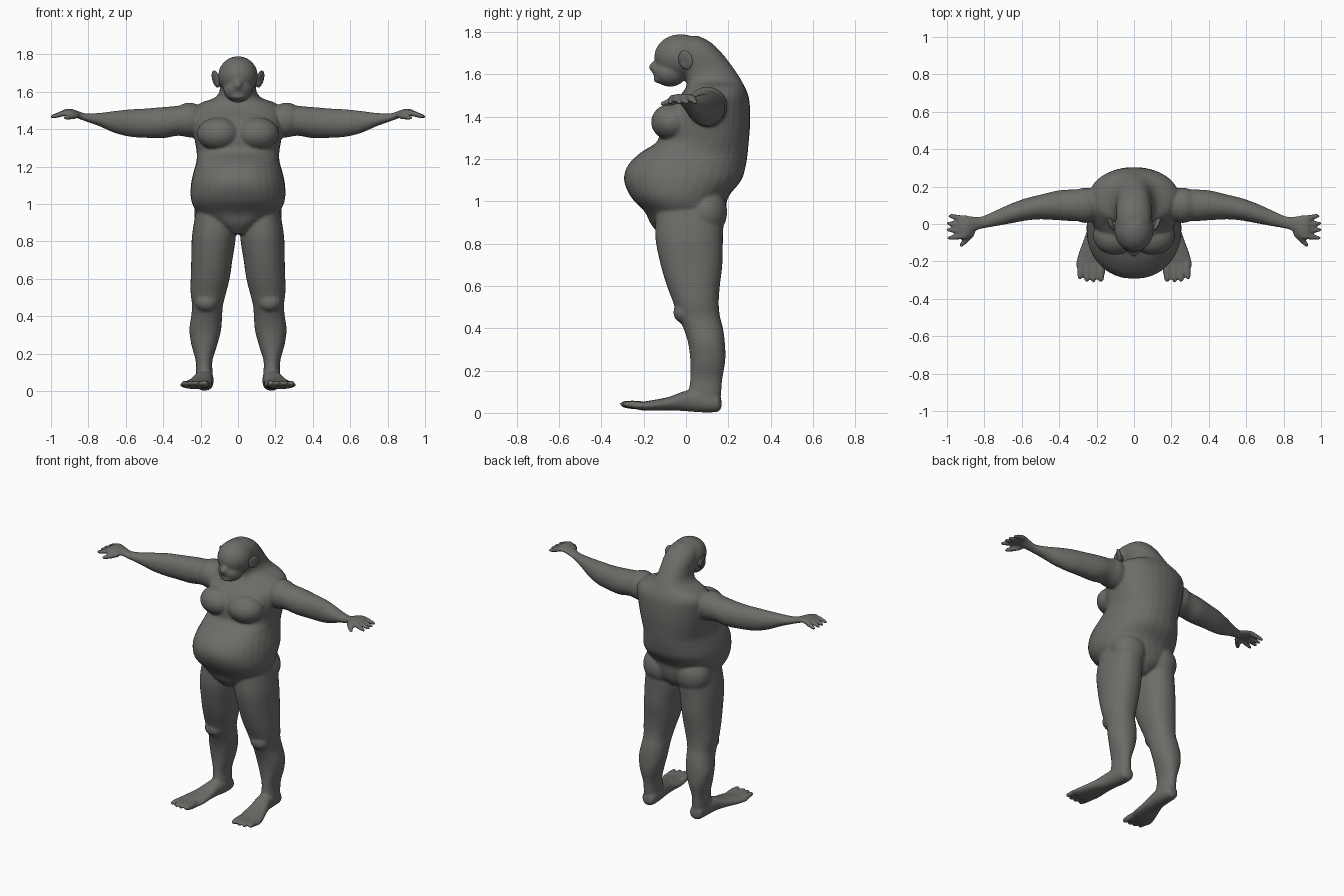
import bpy, bmesh, math
from mathutils import Vector, Matrix, Euler

skin = bpy.data.materials.new("dark grey skin")
skin.diffuse_color = (0.15, 0.15, 0.14, 1)


def loft(bm, axis, secs, side=1, power=2.2, n=32, sub=5):
    """Skin rounded sections (t, u0, u1, v0, v1) lying across one axis."""
    fine = []
    for i in range(len(secs) - 1):
        p = [Vector(secs[min(max(i + k, 0), len(secs) - 1)]) for k in (-1, 0, 1, 2)]
        for s in range(sub):
            t = s / sub
            fine.append(0.5 * (2 * p[1] + (p[2] - p[0]) * t
                               + (2 * p[0] - 5 * p[1] + 4 * p[2] - p[3]) * t * t
                               + (3 * p[1] - p[0] - 3 * p[2] + p[3]) * t ** 3))
    fine.append(Vector(secs[-1]))
    rings = []
    for t, u0, u1, v0, v1 in fine:
        ring = []
        for k in range(n):
            a = 2 * math.pi * k / n
            c, s = math.cos(a), math.sin(a)
            u = (u0 + u1) / 2 + (u1 - u0) / 2 * math.copysign(abs(c) ** (2 / power), c)
            v = (v0 + v1) / 2 + (v1 - v0) / 2 * math.copysign(abs(s) ** (2 / power), s)
            co = {"x": (t, u, v), "y": (u, t, v), "z": (u, v, t)}[axis]
            ring.append(bm.verts.new((co[0] * side, co[1], co[2])))
        rings.append(ring)
    for a, b in zip(rings, rings[1:]):
        for k in range(n):
            bm.faces.new((a[k], a[(k + 1) % n], b[(k + 1) % n], b[k]))
    bm.faces.new(rings[0])
    bm.faces.new(rings[-1])


def blob(bm, loc, rad, rot=(0, 0, 0), side=1):
    m = Matrix.Translation(loc) @ Euler(rot).to_matrix().to_4x4() @ Matrix.Diagonal((*rad, 1))
    m = Matrix.Diagonal((side, 1, 1, 1)) @ m
    bmesh.ops.create_uvsphere(bm, u_segments=24, v_segments=16, radius=1, matrix=m)


def digit(bm, p, q, r, side):
    """Finger or toe: three overlapping blobs along a line."""
    p, q = Vector(p), Vector(q)
    m = (Vector((0, 0, 1)).rotation_difference(q - p)).to_euler()
    for t, k in ((0.25, 1.0), (0.5, 1.0), (0.72, 0.85)):
        blob(bm, p.lerp(q, t), (r * k, r * k, (q - p).length * 0.29), m, side)


def finish(name, bm):
    bmesh.ops.recalc_face_normals(bm, faces=bm.faces)
    me = bpy.data.meshes.new(name)
    bm.to_mesh(me)
    bm.free()
    ob = bpy.data.objects.new(name, me)
    bpy.context.collection.objects.link(ob)
    me.materials.append(skin)
    bpy.context.view_layer.objects.active = ob
    return ob


body = bmesh.new()

# torso, hunched back and neck: z, left, right, front, back
torso = [(.84, .05, -.12, .11), (.89, .13, -.165, .165), (.95, .215, -.195, .187),
         (1.02, .25, -.26, .2), (1.1, .252, -.293, .262), (1.17, .238, -.275, .283),
         (1.23, .222, -.215, .292), (1.285, .222, -.135, .297), (1.36, .235, -.125, .303),
         (1.44, .245, -.095, .303), (1.5, .24, -.03, .295), (1.54, .2, 0, .278),
         (1.565, .13, 0, .265), (1.6, .1, -.02, .245), (1.65, .095, -.05, .21),
         (1.7, .095, -.08, .17), (1.75, .08, -.1, .12), (1.782, .04, -.07, .06)]
loft(body, "z", [(z, -w, w, f, b) for z, w, f, b in torso])

# head, muzzle, nose, lips
blob(body, (0, -.025, 1.685), (.106, .125, .105))
blob(body, (0, -.075, 1.61), (.078, .08, .068))
blob(body, (0, -.145, 1.635), (.026, .03, .026))
blob(body, (0, -.13, 1.615), (.05, .03, .022))
blob(body, (0, -.12, 1.575), (.045, .034, .018))

leg = [(.96, .02, .225, -.14, .18), (.83, .012, .246, -.145, .175), (.7, .03, .25, -.12, .172),
       (.6, .045, .253, -.09, .16), (.52, .065, .253, -.06, .155), (.46, .08, .246, -.04, .16),
       (.4, .085, .25, -.012, .175), (.33, .09, .26, .01, .184), (.25, .11, .25, .02, .186),
       (.16, .137, .226, .02, .172), (.09, .135, .225, .01, .166), (.04, .14, .22, 0, .16)]
foot = [(.168, .16, .19, .025, .06), (.15, .135, .22, .005, .09), (.08, .13, .228, .002, .11),
        (0, .135, .24, .008, .105), (-.08, .138, .268, .012, .076), (-.16, .14, .298, .01, .06),
        (-.21, .15, .31, .012, .052), (-.24, .165, .305, .02, .045)]
arm = [(.15, .03, .2, 1.36, 1.52), (.25, .02, .19, 1.355, 1.535), (.32, .015, .185, 1.365, 1.525),
       (.4, .02, .18, 1.352, 1.518), (.5, .025, .157, 1.354, 1.51), (.58, .018, .137, 1.36, 1.506),
       (.66, .003, .108, 1.38, 1.497), (.74, -.012, .072, 1.415, 1.487),
       (.81, -.025, .042, 1.44, 1.484), (.85, -.04, .04, 1.455, 1.495),
       (.89, -.075, .046, 1.47, 1.508), (.925, -.075, .046, 1.475, 1.507),
       (.94, -.06, .035, 1.48, 1.5)]

for s in (1, -1):
    loft(body, "z", leg, s)
    loft(body, "y", foot, s)
    loft(body, "x", arm, s, 2.0)
    # toes
    for x, y, r in ((.178, -.312, .022), (.218, -.315, .018), (.254, -.312, .018), (.29, -.3, .018)):
        digit(body, (x * .97, -.19, .034), (x, y, .042), r, s)
    # fingers and thumb
    for y0, y1, tip in ((.028, .045, .995), (-.01, .005, 1.005), (-.04, -.03, 1.005), (-.064, -.075, 1.0)):
        digit(body, (.895, y0, 1.495), (tip, y1, 1.464), .0155, s)
    digit(body, (.855, -.04, 1.475), (.93, -.12, 1.46), .017, s)
    # chest, knee cap, shoulder cap, buttock
    blob(body, (.105, -.065, 1.375), (.115, .1, .088), (0, 0, .15), s)
    blob(body, (.17, -.015, .475), (.06, .045, .05), side=s)
    blob(body, (.26, .1, 1.45), (.09, .095, .092), side=s)
    blob(body, (.12, .09, .95), (.115, .105, .12), side=s)

ob = finish("body", body)
rm = ob.modifiers.new("fuse", "REMESH")
rm.mode, rm.voxel_size, rm.use_smooth_shade = "VOXEL", 0.0075, True
sm = ob.modifiers.new("soften", "SMOOTH")
sm.factor, sm.iterations = 0.5, 7
for name in ("fuse", "soften"):
    bpy.ops.object.modifier_apply(modifier=name)
for p in ob.data.polygons:
    p.use_smooth = True

# ears: flared shells with a thicker rim behind
for s, label in ((1, "left"), (-1, "right")):
    bm = bmesh.new()
    blob(bm, (.118, -.002, 1.668), (.011, .038, .047), (0, .25, -.5), s)
    blob(bm, (.105, -.005, 1.655), (.018, .02, .03), (0, 0, 0), s)
    ear = finish(label + "_ear", bm)
    for p in ear.data.polygons:
        p.use_smooth = True
